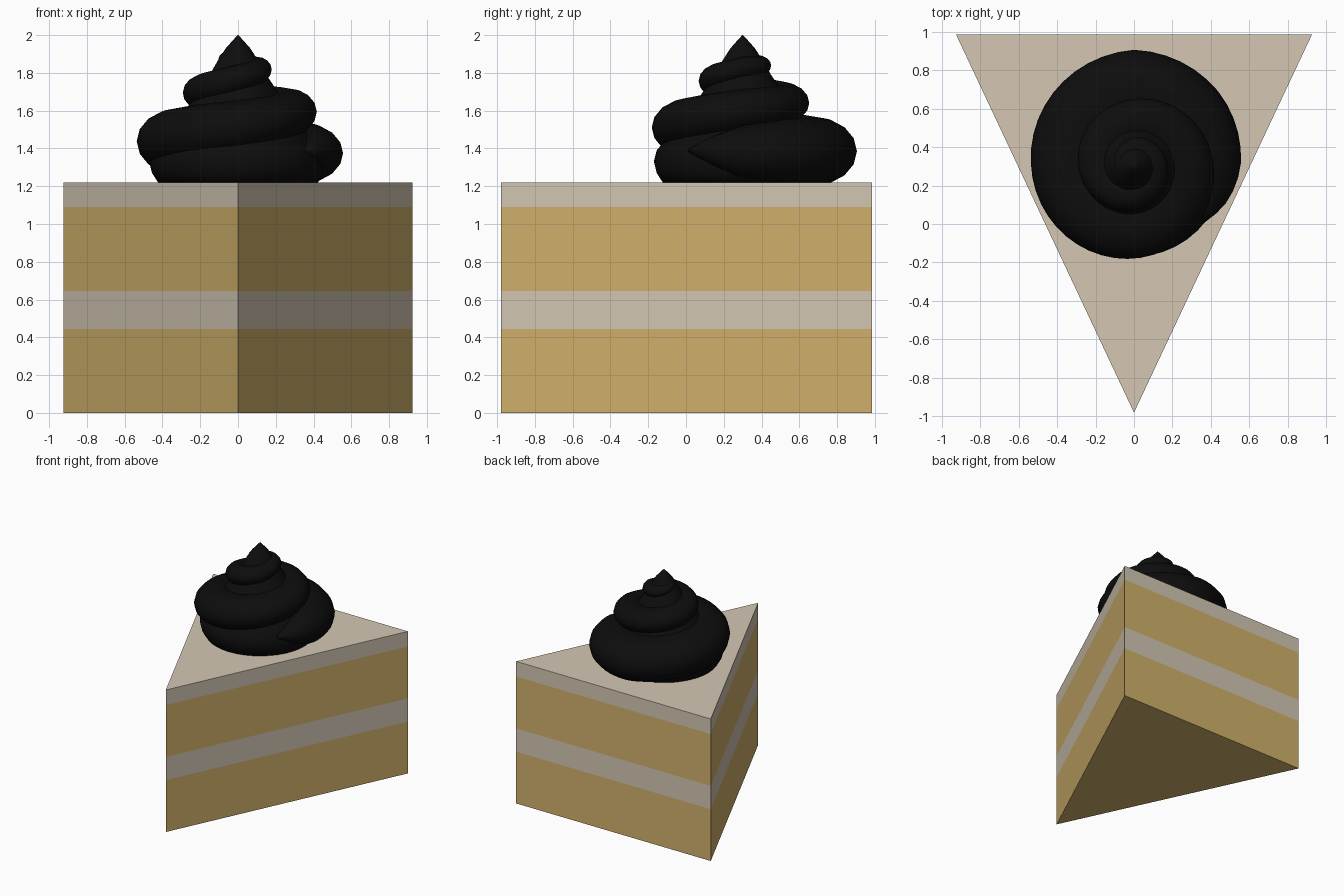
import bpy, bmesh, math

if "Cube" in bpy.data.objects:
    bpy.data.objects.remove(bpy.data.objects["Cube"])

def material(name, rgb):
    m = bpy.data.materials.new(name)
    m.diffuse_color = (*rgb, 1)
    m.use_nodes = True
    m.node_tree.nodes["Principled BSDF"].inputs["Base Color"].default_value = m.diffuse_color
    return m

SPONGE = material("sponge yellow", (0.64, 0.445, 0.150))
CREAM = material("cream", (0.66, 0.575, 0.455))
DARK = material("dark topping", (0.004, 0.004, 0.004))

def loft(name, rings, mats, rule=lambda z: 0, smooth=False):
    """Bridge closed rings of points, cap both ends, colour faces by height."""
    bm = bmesh.new()
    vs = [[bm.verts.new(p) for p in ring] for ring in rings]
    n = len(vs[0])
    for a, b in zip(vs, vs[1:]):
        for i in range(n):
            j = (i + 1) % n
            bm.faces.new((a[i], a[j], b[j], b[i]))
    bm.faces.new(vs[0][::-1])
    bm.faces.new(vs[-1])
    bmesh.ops.recalc_face_normals(bm, faces=bm.faces)
    for f in bm.faces:
        f.material_index = rule(f.calc_center_median().z)
        f.smooth = smooth
    me = bpy.data.meshes.new(name)
    bm.to_mesh(me)
    bm.free()
    for m in mats:
        me.materials.append(m)
    ob = bpy.data.objects.new(name, me)
    bpy.context.collection.objects.link(ob)
    return ob

# Cake wedge: stacked triangular bands of sponge and cream
corners = [(0, -0.98), (0.925, 0.985), (-0.925, 0.985)]
levels = [0, 0.445, 0.645, 1.09, 1.22]
loft("cake_wedge", [[(x, y, z) for x, y in corners] for z in levels], [SPONGE, CREAM],
     lambda z: 1 if 0.445 < z < 0.645 or z > 1.09 else 0)

# Core of the topping: turned profile that fills the swirl and forms the peak
CY = 0.3
profile = [(0.42, 1.215), (0.455, 1.27), (0.47, 1.33), (0.455, 1.39), (0.38, 1.48),
           (0.28, 1.60), (0.21, 1.70), (0.15, 1.79), (0.11, 1.86), (0.065, 1.93),
           (0.025, 1.975), (0.002, 2.0)]
SEG = 40
loft("topping_core",
     [[(r * math.cos(math.tau * i / SEG), CY + r * math.sin(math.tau * i / SEG), z)
       for i in range(SEG)] for r, z in profile], [DARK], smooth=True)

# Piped swirl: tapering coil given as (angle, outer radius, centre z, half height)
keys = [(-38, 0.47, 1.39, 0.01), (-20, 0.52, 1.385, 0.09), (0, 0.555, 1.375, 0.145),
        (40, 0.585, 1.375, 0.18), (90, 0.605, 1.385, 0.18), (180, 0.535, 1.44, 0.165),
        (270, 0.48, 1.515, 0.14), (360, 0.415, 1.60, 0.115), (450, 0.35, 1.645, 0.10),
        (540, 0.29, 1.70, 0.09), (630, 0.23, 1.765, 0.08), (720, 0.175, 1.825, 0.06),
        (810, 0.15, 1.84, 0.05), (900, 0.10, 1.875, 0.04), (990, 0.06, 1.92, 0.02)]

def sample(t):
    for a, b in zip(keys, keys[1:]):
        if t <= b[0]:
            f = (t - a[0]) / (b[0] - a[0])
            return [p + (q - p) * f for p, q in zip(a[1:], b[1:])]
    return keys[-1][1:]

SIDES = 16
rings = []
for t in range(-38, 991, 8):
    outer, zc, h = sample(t)
    w = min(h * 1.25, outer * 0.55)
    ca, sa = math.cos(math.radians(t)), math.sin(math.radians(t))
    ring = []
    for k in range(SIDES):
        u = math.tau * k / SIDES
        r = outer - w + w * math.cos(u)
        ring.append((r * ca, CY + r * sa, max(1.215, zc + h * math.sin(u))))
    rings.append(ring)
loft("topping_swirl", rings, [DARK], smooth=True)
